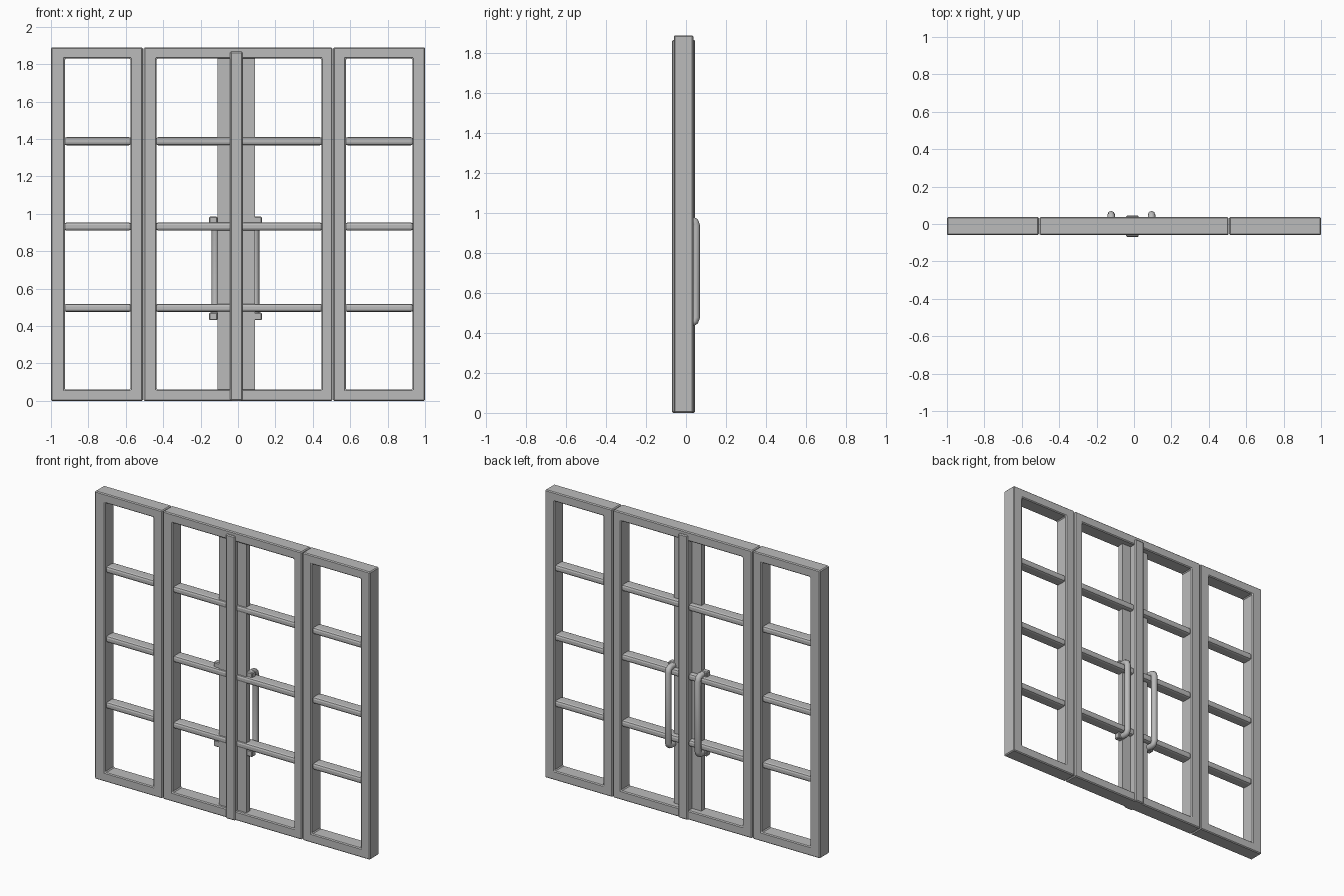
import bpy, bmesh, math
from mathutils import Vector

if "Cube" in bpy.data.objects:
    bpy.data.objects.remove(bpy.data.objects["Cube"])

grey = bpy.data.materials.new("plain_grey")
grey.diffuse_color = (0.5, 0.5, 0.5, 1)
grey.use_nodes = True
grey.node_tree.nodes["Principled BSDF"].inputs["Base Color"].default_value = grey.diffuse_color

FRONT, BACK, TOP = -0.06, 0.037, 1.89


def finish(bm, name, bevel=0.0, segments=1):
    bmesh.ops.recalc_face_normals(bm, faces=bm.faces)
    me = bpy.data.meshes.new(name)
    bm.to_mesh(me)
    bm.free()
    me.materials.append(grey)
    ob = bpy.data.objects.new(name, me)
    bpy.context.collection.objects.link(ob)
    if bevel:
        mod = ob.modifiers.new("bevel", 'BEVEL')
        mod.width, mod.segments = bevel, segments
        mod.limit_method = 'ANGLE'
        mod.angle_limit = math.radians(40)
    return ob


def box(name, x, y, z, bevel=0.0, segments=1):
    bm = bmesh.new()
    bmesh.ops.create_cube(bm, size=1)
    for v in bm.verts:
        v.co = Vector([(a + b) / 2 + c * (b - a) for (a, b), c in zip((x, y, z), v.co)])
    return finish(bm, name, bevel, segments)


def frame(name, x0, x1, ix0, ix1):
    """Rectangular ring with an opening from ix0 to ix1."""
    bm = bmesh.new()
    outer = [(x0, 0), (x1, 0), (x1, TOP), (x0, TOP)]
    inner = [(ix0, 0.06), (ix1, 0.06), (ix1, 1.83), (ix0, 1.83)]
    fo, fi, bo, bi = [[bm.verts.new((px, y, pz)) for px, pz in loop]
                      for y in (FRONT, BACK) for loop in (outer, inner)]
    for i in range(4):
        j = (i + 1) % 4
        for a, b in ((fo, fi), (fi, bi), (bi, bo), (bo, fo)):
            bm.faces.new((a[i], a[j], b[j], b[i]))
    return finish(bm, name, 0.006)


# fixed side panels and the double door surround
frame("left_side_frame", -1.0, -0.509, -0.925, -0.575)
frame("door_frame", -0.505, 0.505, -0.435, 0.447)
frame("right_side_frame", 0.509, 1.0, 0.577, 0.932)

# glazing bars
spans = {"left": (-0.93, -0.57), "left_door": (-0.44, -0.03),
         "right_door": (0.015, 0.452), "right": (0.572, 0.937)}
for part, span in spans.items():
    for z in (0.497, 0.932, 1.388):
        box(part + "_glazing_bar", span, (-0.05, 0.028), (z - 0.022, z + 0.022), 0.014, 2)

# recessed meeting stiles and the cover strip between the doors
box("left_meeting_stile", (-0.11, -0.01), (-0.04, -0.003), (0.05, 1.84))
box("right_meeting_stile", (-0.008, 0.09), (-0.04, -0.003), (0.05, 1.84))
box("centre_strip", (-0.042, 0.025), (-0.07, 0.046), (0, 1.867), 0.006)

# pull handles on the back
for side, x, fx in (("left", -0.122, -0.132), ("right", 0.094, 0.105)):
    cu = bpy.data.curves.new(side + "_pull_handle", 'CURVE')
    cu.dimensions = '3D'
    cu.bevel_depth = 0.02
    cu.bevel_resolution = 2
    cu.use_fill_caps = True
    path = [(-0.02, 0.452), (0.03, 0.452), (0.044, 0.46), (0.05, 0.478),
            (0.05, 0.938), (0.044, 0.956), (0.03, 0.964), (-0.02, 0.964)]
    sp = cu.splines.new('POLY')
    sp.points.add(len(path) - 1)
    for p, (y, z) in zip(sp.points, path):
        p.co = (x, y, z, 1)
    sp.use_smooth = True
    cu.materials.append(grey)
    ob = bpy.data.objects.new(side + "_pull_handle", cu)
    bpy.context.collection.objects.link(ob)
    for z in (0.452, 0.964):
        box(side + "_handle_mount", (fx - 0.022, fx + 0.022), (-0.035, 0.005),
            (z - 0.021, z + 0.021), 0.005)
